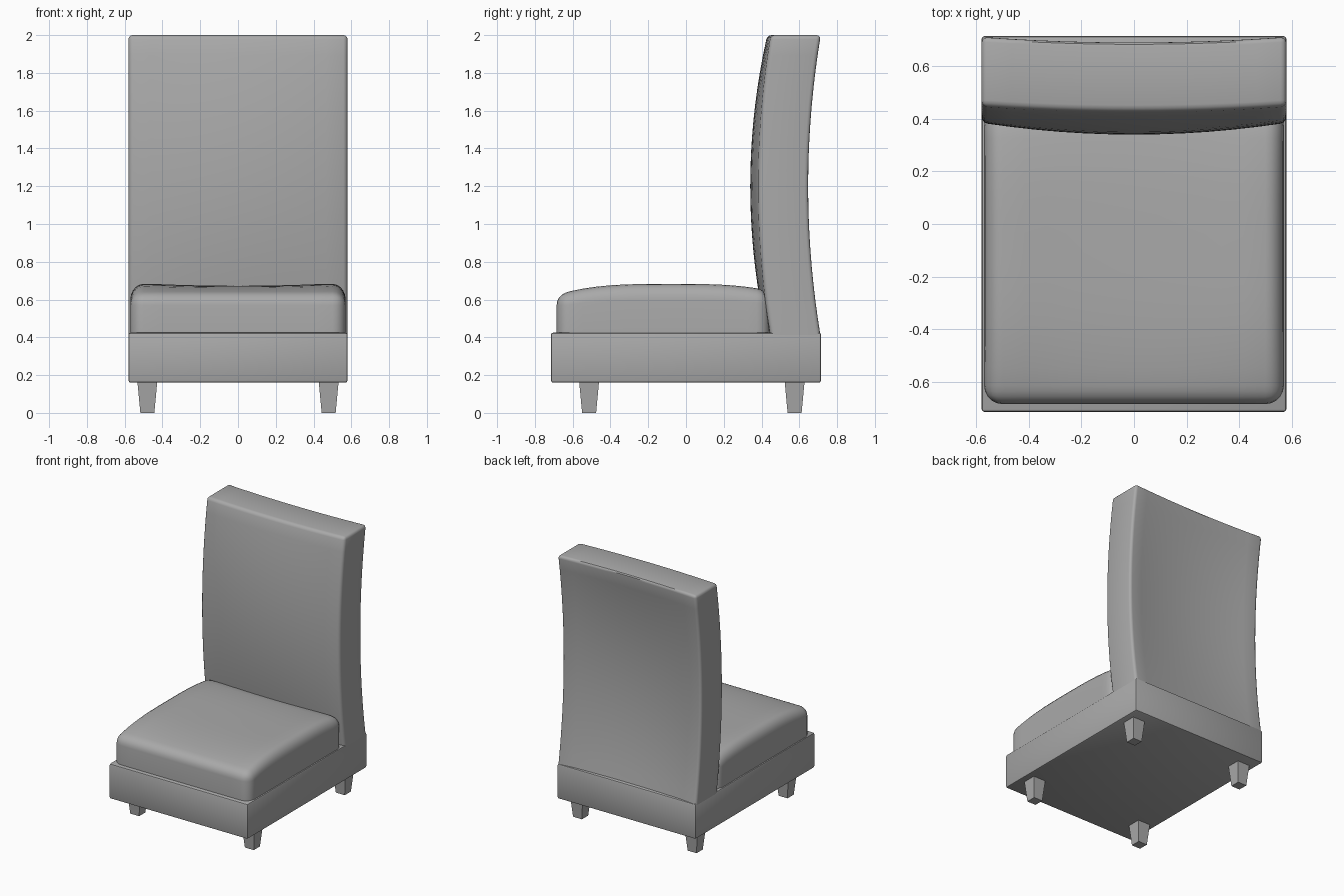
import bpy
import bmesh
import math
from mathutils import Vector

cube = bpy.data.objects.get("Cube")
if cube:
    bpy.data.objects.remove(cube, do_unlink=True)

# Single upholstery colour
GREY = (0.4, 0.4, 0.4, 1.0)
fabric = bpy.data.materials.new("grey")
fabric.use_nodes = True
fabric.diffuse_color = GREY
fabric.node_tree.nodes["Principled BSDF"].inputs["Base Color"].default_value = GREY


def box(low, high):
    """Box between two corners, as a bmesh."""
    bm = bmesh.new()
    bmesh.ops.create_cube(bm, size=1)
    low, high = Vector(low), Vector(high)
    for v in bm.verts:
        v.co = (low + high) / 2 + v.co * (high - low)
    return bm


def bevel(bm, width, segments, rule=lambda e: True):
    bmesh.ops.bevel(bm, geom=[e for e in bm.edges if rule(e)], offset=width,
                    segments=segments, profile=0.5, affect='EDGES')


def slice_up(bm, axis, low, high, count):
    """Add evenly spaced edge loops along an axis."""
    normal = Vector((0, 0, 0))
    normal[axis] = 1
    for i in range(1, count):
        point = normal * (low + (high - low) * i / count)
        geom = bm.verts[:] + bm.edges[:] + bm.faces[:]
        bmesh.ops.bisect_plane(bm, geom=geom, plane_co=point, plane_no=normal, dist=1e-5)


def finish(bm, name, smooth=True):
    bmesh.ops.recalc_face_normals(bm, faces=bm.faces)
    mesh = bpy.data.meshes.new(name)
    bm.to_mesh(mesh)
    bm.free()
    mesh.materials.append(fabric)
    obj = bpy.data.objects.new(name, mesh)
    bpy.context.collection.objects.link(obj)
    if smooth:
        bpy.ops.object.select_all(action='DESELECT')
        obj.select_set(True)
        bpy.context.view_layer.objects.active = obj
        bpy.ops.object.shade_smooth_by_angle(angle=math.radians(35))
    return obj


# Base frame
bm = box((-0.58, -0.715, 0.16), (0.58, 0.715, 0.425))
bevel(bm, 0.012, 2)
finish(bm, "base_frame")

# Seat cushion: rounded box with a domed, slightly dished top
bm = box((-0.57, -0.685, 0.42), (0.57, 0.445, 0.64))
bevel(bm, 0.07, 5, lambda e: max(v.co.z for v in e.verts) > 0.6)
slice_up(bm, 0, -0.5, 0.5, 12)
slice_up(bm, 1, -0.62, 0.4, 14)
for v in bm.verts:
    dome = max(0, 1 - abs((v.co.y + 0.08) / 0.55) ** 3.2)
    dish = max(0, 1 - (v.co.x / 0.45) ** 2)
    v.co.z += (0.043 - 0.01 * dish) * dome * (v.co.z - 0.42) / 0.22
finish(bm, "seat_cushion")

# Backrest: slab bowed forward in height and across its width
bm = box((-0.58, 0.45, 0.412), (0.58, 0.715, 2.0))
bevel(bm, 0.022, 3, lambda e: max(v.co.z for v in e.verts) > 1)
slice_up(bm, 0, -0.56, 0.56, 12)
slice_up(bm, 2, 0.42, 1.98, 18)
for v in bm.verts:
    bow = max(0, 1 - ((v.co.z - 1.2) / 0.8) ** 2)
    across = 1 - (v.co.x / 0.58) ** 2
    v.co.y -= 0.065 * bow + across * (0.02 + 0.025 * bow)
finish(bm, "backrest")

# Tapered square legs
for side, x in (("right", -0.48), ("left", 0.48)):
    for end, y in (("front", -0.513), ("back", 0.575)):
        bm = box((-0.053, -0.053, 0), (0.053, 0.053, 0.17))
        for v in bm.verts:
            taper = 0.7 if v.co.z < 0.1 else 1
            v.co = (x + v.co.x * taper, y + v.co.y * taper, v.co.z)
        finish(bm, f"{end}_{side}_leg", smooth=False)
